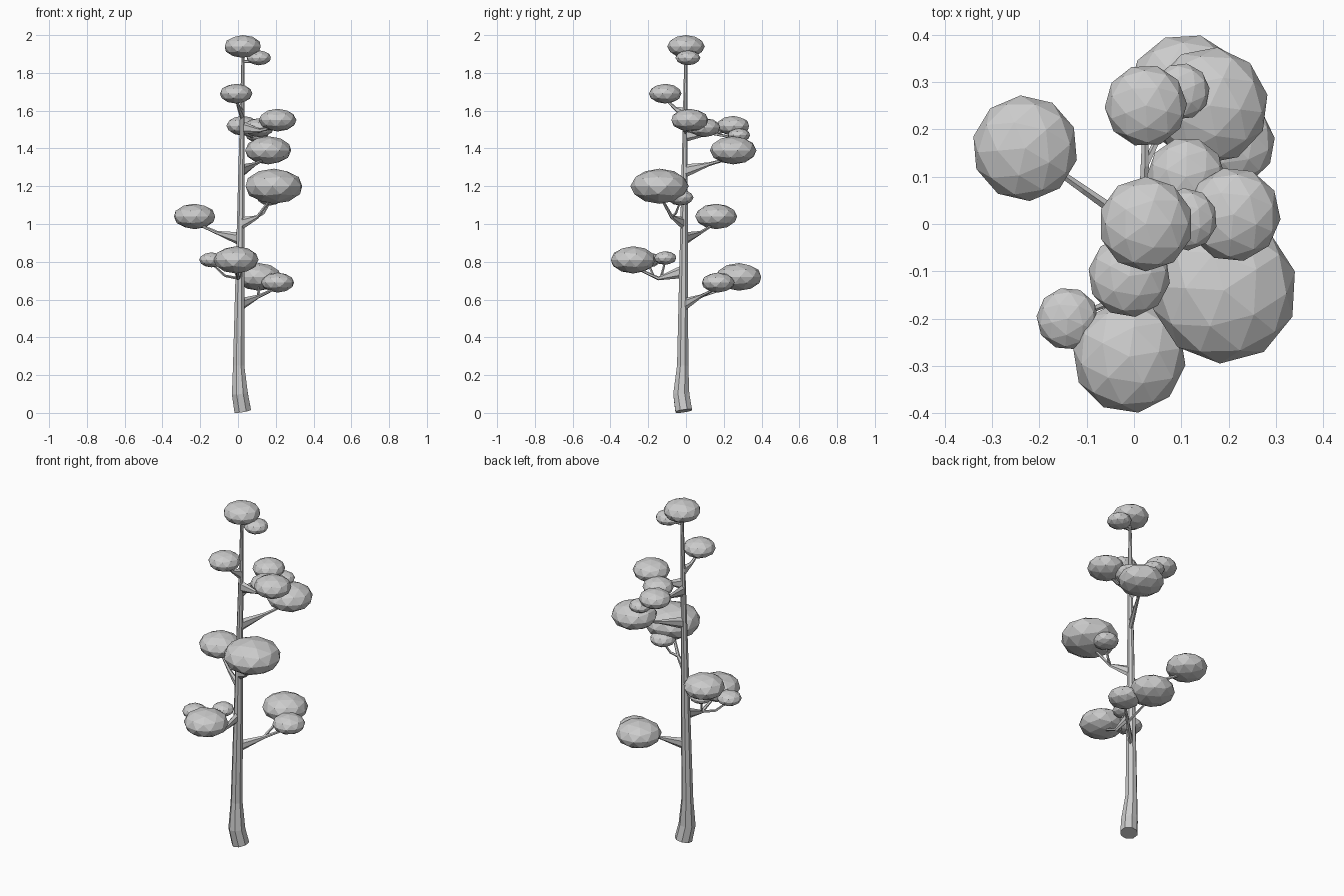
import bpy, bmesh, math
from mathutils import Vector, Matrix

if "Cube" in bpy.data.objects:
    bpy.data.objects.remove(bpy.data.objects["Cube"])

# One flat grey for the whole tree
grey = bpy.data.materials.new("plain grey")
grey.use_nodes = True
tone = (.6, .6, .6, 1)
grey.diffuse_color = tone
grey.node_tree.nodes["Principled BSDF"].inputs["Base Color"].default_value = tone

UP = Vector((0, 0, 1))
BACK = Vector((0, 1, 0))


def finish(name, bm):
    bmesh.ops.recalc_face_normals(bm, faces=bm.faces)
    mesh = bpy.data.meshes.new(name)
    bm.to_mesh(mesh)
    bm.free()
    mesh.materials.append(grey)
    bpy.context.collection.objects.link(bpy.data.objects.new(name, mesh))


def tube(name, points, radii, sides, root_height=None):
    """Loft rings along a path; root_height flares the first ring vertically."""
    bm = bmesh.new()
    rings = []
    for i, (point, radius) in enumerate(zip(points, radii)):
        following = points[min(i + 1, len(points) - 1)]
        previous = points[max(i - 1, 0)]
        along = (following - previous).normalized()
        reference = BACK if abs(along.z) > .9 else UP
        side = along.cross(reference).normalized() * radius
        rise = side.cross(along)
        if i == 0 and root_height:
            rise = UP * root_height
        ring = []
        for k in range(sides):
            angle = math.tau * (k + .5) / sides
            offset = side * math.cos(angle) + rise * math.sin(angle)
            ring.append(bm.verts.new(point + offset))
        rings.append(ring)
    for lower, upper in zip(rings, rings[1:]):
        for k in range(sides):
            n = (k + 1) % sides
            bm.faces.new((lower[k], lower[n], upper[n], upper[k]))
    bm.faces.new(rings[0])
    bm.faces.new(rings[-1])
    finish(name, bm)


# Trunk: a steady lean and taper above a kicked-out foot
def trunk_axis(z):
    return Vector((.014 * z, .01 * z - .02, z))


def trunk_radius(z):
    return .036 - .0145 * z


levels = [.25, .6, 1, 1.5, 1.92]
foot = [Vector((.025, -.012, .01)), Vector((.01, -.025, .1))]
tube("trunk",
     foot + [trunk_axis(z) for z in levels],
     [.048, .046] + [trunk_radius(z) for z in levels],
     sides=8)

# Foliage: flattened faceted balls, each turned a little further than the last
centres = {}
FLATNESS = .6


def foliage(name, centre, radius):
    turn = Matrix.Rotation(len(centres) * .7, 4, "Z")
    squash = Matrix.Diagonal((radius, radius, radius * FLATNESS, 1))
    bm = bmesh.new()
    bmesh.ops.create_icosphere(bm, subdivisions=2, radius=1,
                               matrix=Matrix.Translation(centre) @ squash @ turn)
    finish(name + "_foliage", bm)
    centres[name] = Vector(centre) - UP * radius * FLATNESS / 2


foliage("crown", centre=(.025, 0, 1.94), radius=.1)
foliage("crown_side", centre=(.11, .01, 1.88), radius=.066)
foliage("upper_front", centre=(-.01, -.11, 1.69), radius=.087)
foliage("upper_left", centre=(.21, .02, 1.55), radius=.1)
foliage("upper_middle", centre=(.11, .1, 1.51), radius=.083)
foliage("upper_back", centre=(.025, .25, 1.52), radius=.087)
foliage("upper_back_small", centre=(.1, .28, 1.47), radius=.06)
foliage("high_back", centre=(.16, .25, 1.39), radius=.124)
foliage("middle_left", centre=(.19, -.14, 1.2), radius=.155)
foliage("middle_left_small", centre=(.17, -.03, 1.14), radius=.07)
foliage("middle_right", centre=(-.23, .16, 1.04), radius=.112)
foliage("low_front", centre=(-.01, -.28, .81), radius=.12)
foliage("low_front_side", centre=(-.14, -.2, .81), radius=.066)
foliage("low_front_small", centre=(-.02, -.11, .82), radius=.06)
foliage("low_back", centre=(.11, .28, .72), radius=.122)
foliage("low_back_side", centre=(.21, .17, .69), radius=.088)


# Branches: flared at the trunk, bent at a knee where the twigs fork off
def branch(tip, root, forks=(), sag=0):
    start = trunk_axis(root)
    end = centres[tip]
    knee = start.lerp(end, .5) - UP * sag
    tube(tip + "_branch", [start, knee, end], [.014, .01, .006], sides=6, root_height=.036)
    for fork in forks:
        target = centres[fork]
        bend = knee.lerp(target, .5) - UP * sag / 2
        tube(fork + "_twig", [knee, bend, target], [.008, .007, .005], sides=5)


branch("low_back_side", root=.57, forks=["low_back"])
branch("low_front", root=.75, forks=["low_front_side", "low_front_small"], sag=.05)
branch("middle_right", root=.92, sag=.01)
branch("middle_left", root=1, forks=["middle_left_small"], sag=.04)
branch("high_back", root=1.28)
branch("upper_back", root=1.47, forks=["upper_back_small"])
branch("upper_left", root=1.51, forks=["upper_middle"], sag=.02)
branch("upper_front", root=1.58, sag=.01)

# Short twig under the crown
stem = trunk_axis(1.86)
tip = centres["crown_side"]
tube("crown_side_twig", [stem, stem.lerp(tip, .5), tip], [.008, .007, .005], sides=5)
